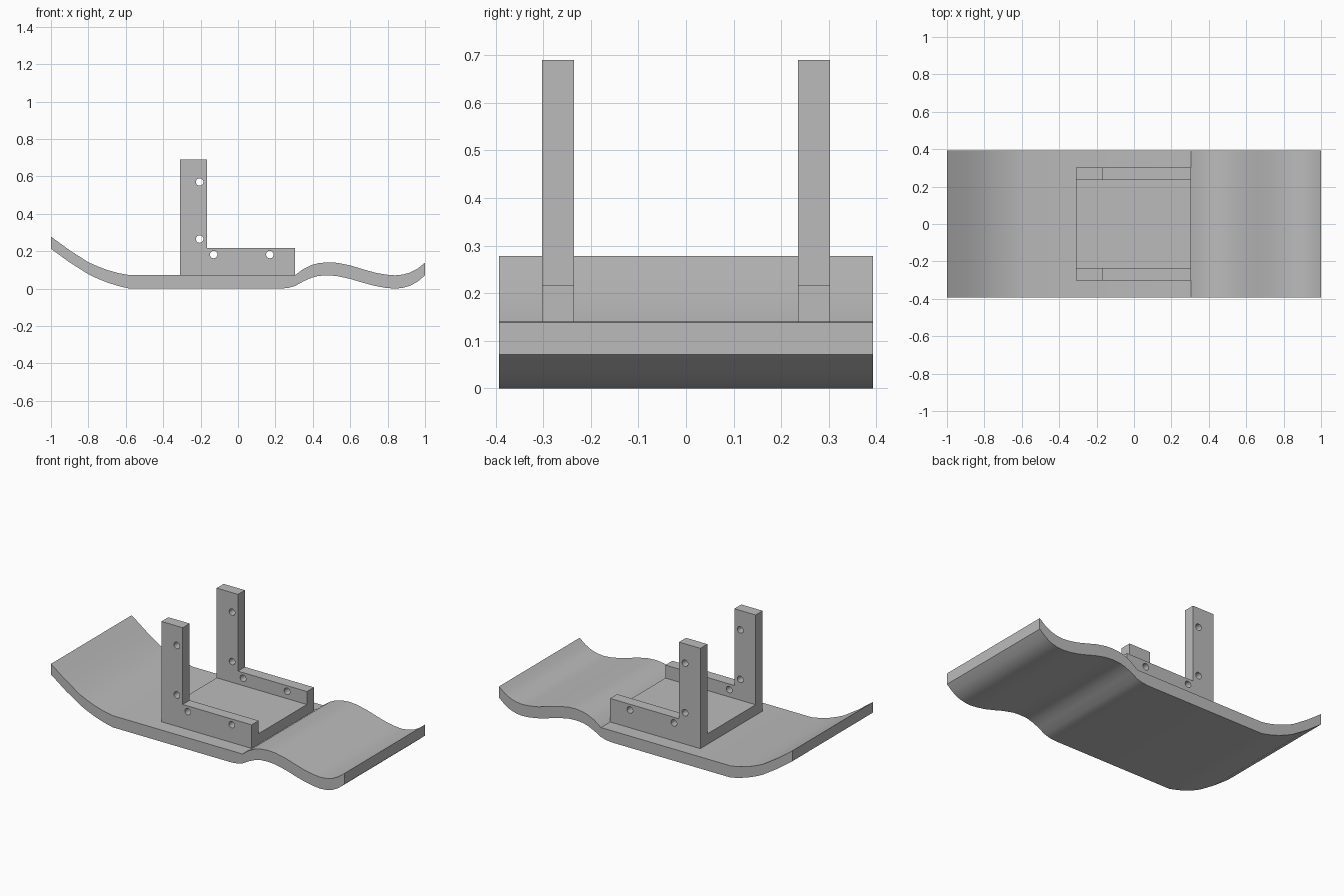
import bpy
import bmesh
import math

old = bpy.data.objects.get("Cube")
if old:
    bpy.data.objects.remove(old, do_unlink=True)

GREY = (0.5, 0.5, 0.5, 1.0)
grey = bpy.data.materials.new("plain grey")
grey.use_nodes = True
grey.diffuse_color = GREY
grey.node_tree.nodes["Principled BSDF"].inputs["Base Color"].default_value = GREY

HALF_WIDTH = 0.393
SOLE_TOP = 0.072
FLOOR_TOP = 0.137
BACK, FRONT = -0.31, 0.305
INNER, OUTER = 0.235, 0.303


def add_object(name, mesh):
    obj = bpy.data.objects.new(name, mesh)
    bpy.context.collection.objects.link(obj)
    mesh.materials.clear()
    mesh.materials.append(grey)
    return obj


def finish(name, bm):
    bmesh.ops.recalc_face_normals(bm, faces=bm.faces)
    mesh = bpy.data.meshes.new(name)
    bm.to_mesh(mesh)
    bm.free()
    return add_object(name, mesh)


# Curved ski: stations of (x, underside height, top height) swept across the width
stations = [
    (-1, .213, .278), (-.9, .14, .205), (-.8, .077, .141), (-.75, .053, .119),
    (-.7, .033, .1), (-.64, .014, .083), (-.58, 0, SOLE_TOP),
    (.23, 0, SOLE_TOP), (.27, .004, SOLE_TOP), (FRONT, .014, SOLE_TOP),
    (.35, .039, .105), (.39, .057, .125), (.43, .068, .136), (.48, .071, .141),
    (.53, .067, .138), (.6, .052, .124), (.67, .031, .103), (.73, .015, .086),
    (.79, .004, .075), (.84, 0, .071), (.88, .004, .075), (.92, .015, .086),
    (.96, .037, .107), (1, .071, .139),
]
bm = bmesh.new()
rings = []
for x, low, high in stations:
    corners = [(-HALF_WIDTH, low), (HALF_WIDTH, low), (HALF_WIDTH, high), (-HALF_WIDTH, high)]
    rings.append([bm.verts.new((x, y, z)) for y, z in corners])
for a, b in zip(rings, rings[1:]):
    for i in range(4):
        j = (i + 1) % 4
        bm.faces.new((a[i], a[j], b[j], b[i]))
bm.faces.new(rings[0])
bm.faces.new(rings[-1])
ski = finish("ski", bm)

# Floor plate joining the two brackets
bm = bmesh.new()
bmesh.ops.create_cube(bm, size=1)
for v in bm.verts:
    v.co.x = FRONT if v.co.x > 0 else BACK
    v.co.y = math.copysign(INNER, v.co.y)
    v.co.z = FLOOR_TOP if v.co.z > 0 else SOLE_TOP
finish("floor_plate", bm)


# L-shaped side brackets with bolt holes
def circle(cx, cz, radius=0.02, sides=24):
    angles = [2 * math.pi * i / sides for i in range(sides)]
    return [(cx + radius * math.cos(a), cz + radius * math.sin(a)) for a in angles]


def bracket(name, y):
    curve = bpy.data.curves.new(name + "_outline", "CURVE")
    curve.dimensions = "2D"
    curve.fill_mode = "BOTH"
    curve.extrude = (OUTER - INNER) / 2
    outline = [(BACK, SOLE_TOP), (FRONT, SOLE_TOP), (FRONT, .217),
               (-.165, .217), (-.165, .69), (BACK, .69)]
    holes = [(-.205, .57), (-.205, .265), (-.13, .182), (.17, .182)]
    for points in [outline] + [circle(*h) for h in holes]:
        spline = curve.splines.new("POLY")
        spline.points.add(len(points) - 1)
        for p, (px, pz) in zip(spline.points, points):
            p.co = (px, pz, 0, 1)
        spline.use_cyclic_u = True
    helper = bpy.data.objects.new(name + "_outline", curve)
    bpy.context.collection.objects.link(helper)
    bpy.context.view_layer.update()
    graph = bpy.context.evaluated_depsgraph_get()
    mesh = bpy.data.meshes.new_from_object(helper.evaluated_get(graph))
    bpy.data.objects.remove(helper, do_unlink=True)

    # Stand the outline upright
    bm = bmesh.new()
    bm.from_mesh(mesh)
    for v in bm.verts:
        v.co = (v.co.x, y - v.co.z, v.co.y)
    bmesh.ops.remove_doubles(bm, verts=bm.verts, dist=0.0001)
    return finish(name, bm)


middle = (INNER + OUTER) / 2
parts = [ski, bracket("front_bracket", -middle), bracket("back_bracket", middle)]

# Smooth the curves, keep the corners crisp
bpy.ops.object.select_all(action="DESELECT")
for obj in parts:
    obj.select_set(True)
bpy.context.view_layer.objects.active = ski
bpy.ops.object.shade_smooth_by_angle(angle=math.radians(30))
